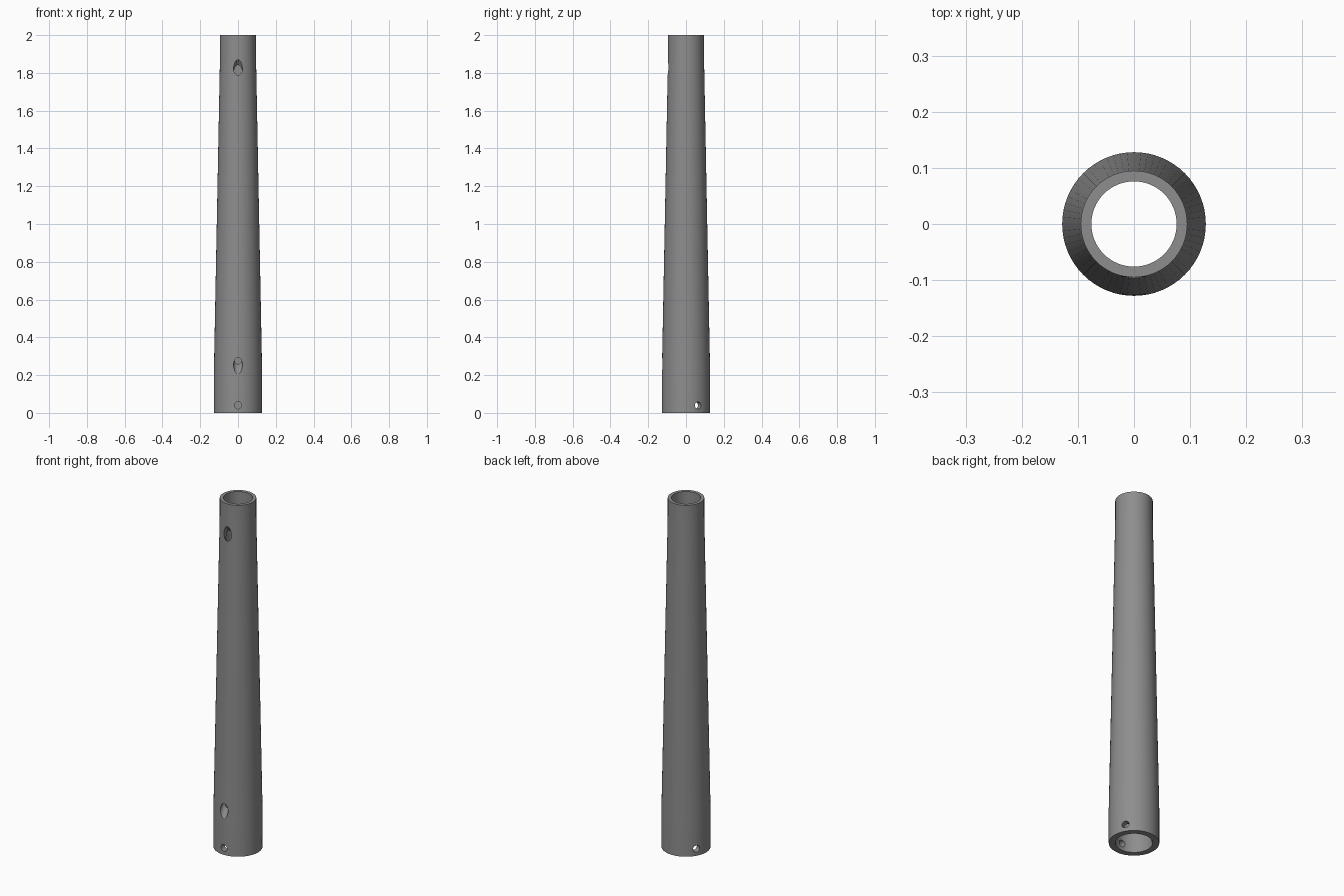
import bpy, bmesh, math
from mathutils import Vector

if "Cube" in bpy.data.objects:
    bpy.data.objects.remove(bpy.data.objects["Cube"])

SIDES = 64

grey = bpy.data.materials.new("matte grey")
grey.diffuse_color = (0.27, 0.27, 0.27, 1)
grey.use_nodes = True
grey.node_tree.nodes["Principled BSDF"].inputs["Base Color"].default_value = grey.diffuse_color


def drill(name, start, end, radius):
    """Hidden round cutter running between two points."""
    a, b = Vector(start), Vector(end)
    bpy.ops.mesh.primitive_cylinder_add(vertices=32, radius=radius,
                                        depth=(b - a).length, location=(a + b) / 2)
    ob = bpy.context.object
    ob.name = name
    ob.rotation_mode = 'QUATERNION'
    ob.rotation_quaternion = (b - a).to_track_quat('Z', 'Y')
    ob.hide_render = True
    ob.hide_set(True)
    ob.data.materials.append(grey)
    return ob


# Tapered tube: closed (radius, height) section, outside then bore
section = [(0.128, 0), (0.128, 0.2), (0.095, 1.9), (0.095, 2.0),
           (0.076, 2.0), (0.076, 1.9), (0.095, 0.2), (0.095, 0)]
bm = bmesh.new()
rings = [[bm.verts.new((r * math.cos(2 * math.pi * i / SIDES),
                        r * math.sin(2 * math.pi * i / SIDES), z))
          for i in range(SIDES)] for r, z in section]
for k, ring in enumerate(rings):
    after = rings[(k + 1) % len(rings)]
    for i in range(SIDES):
        j = (i + 1) % SIDES
        bm.faces.new((ring[i], ring[j], after[j], after[i]))
bmesh.ops.recalc_face_normals(bm, faces=bm.faces)
mesh = bpy.data.meshes.new("tapered_tube")
bm.to_mesh(mesh)
bm.free()
mesh.materials.append(grey)
tube = bpy.data.objects.new("tapered_tube", mesh)
bpy.context.collection.objects.link(tube)

cutters = []
# Three screw holes around the foot
for n in range(3):
    a = math.radians(-90 + 120 * n)
    c, s = math.cos(a), math.sin(a)
    cutters.append(drill("screw_hole_cutter", (0.06 * c, 0.06 * s, 0.04),
                         (0.16 * c, 0.16 * s, 0.04), 0.019))
# Slanted cable holes in the front wall, one rising inward, one falling
slope = math.tan(math.radians(56))
for z, wall, way in ((0.25, 0.127, 1), (1.83, 0.097, -1)):
    cutters.append(drill("cable_hole_cutter",
                         (0, -wall - 0.06, z - way * 0.06 * slope),
                         (0, -wall + 0.07, z + way * 0.07 * slope), 0.0235))

for cutter in cutters:
    mod = tube.modifiers.new("drill", 'BOOLEAN')
    mod.operation = 'DIFFERENCE'
    mod.solver = 'EXACT'
    mod.object = cutter

# Bake the holes, then shade smooth with crisp rims
bpy.context.view_layer.update()
baked = bpy.data.meshes.new_from_object(
    tube.evaluated_get(bpy.context.evaluated_depsgraph_get()))
tube.modifiers.clear()
tube.data = baked
for cutter in cutters:
    bpy.data.objects.remove(cutter)
baked.materials.clear()
baked.materials.append(grey)
for p in baked.polygons:
    p.material_index = 0
bpy.ops.object.select_all(action='DESELECT')
tube.select_set(True)
bpy.context.view_layer.objects.active = tube
bpy.ops.object.shade_smooth_by_angle(angle=math.radians(30))
